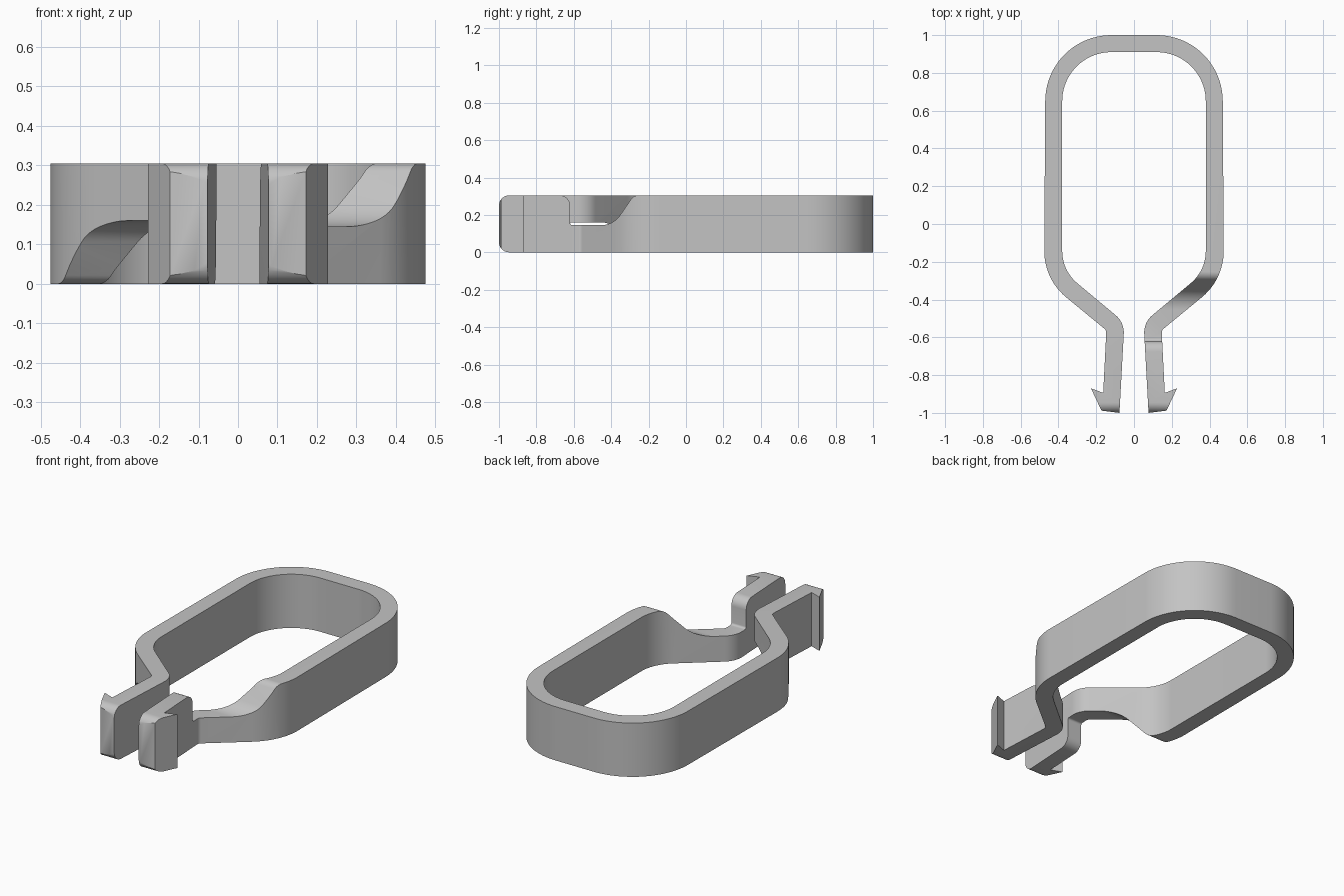
import bpy, bmesh
from math import sin, cos, radians
from mathutils import Vector, Matrix

if "Cube" in bpy.data.objects:
    bpy.data.objects.remove(bpy.data.objects["Cube"], do_unlink=True)

HEIGHT = 0.305


def arc(cx, cy, r, start, end, steps=12):
    """Points on an arc, angles in degrees."""
    angles = [radians(start + (end - start) * i / steps) for i in range(steps + 1)]
    return [(cx + r * cos(a), cy + r * sin(a)) for a in angles]


def prism(name, points, sweep):
    """Closed outline swept along a vector."""
    bm = bmesh.new()
    base = bm.faces.new([bm.verts.new(p) for p in points])
    top = bmesh.ops.extrude_face_region(bm, geom=[base])["geom"]
    bmesh.ops.translate(bm, vec=Vector(sweep),
                        verts=[v for v in top if isinstance(v, bmesh.types.BMVert)])
    bmesh.ops.recalc_face_normals(bm, faces=bm.faces)
    mesh = bpy.data.meshes.new(name)
    bm.to_mesh(mesh)
    bm.free()
    obj = bpy.data.objects.new(name, mesh)
    bpy.context.collection.objects.link(obj)
    return obj


# Plan of one arm: outer edge down to the barb, inner edge back up
outer = [(0, 1)] + arc(0.12, 0.65, 0.35, 90, 0, 20) + arc(0.158, -0.143, 0.317, 0, -50, 14)
outer += arc(0.174, -0.575, 0.027, 130, 183, 8)
barb = [(0.163, -0.894), (0.228, -0.87), (0.172, -0.988), (0.077, -1)]
inner = arc(0.174, -0.575, 0.12, 183, 130, 8) + arc(0.158, -0.143, 0.222, -50, 0, 14)
inner += arc(0.12, 0.65, 0.26, 0, 90, 20) + [(0, 0.91)]
clip = prism("spring_clip", [(x, y, -0.1) for x, y in outer + barb + inner],
             (0, 0, HEIGHT + 0.2))

# Side profile: rounded tip and a swooping notch in the upper half
R = 0.055
side = [(1.1, 0)] + arc(-1 + R, R, R, 270, 180, 8) + arc(-1 + R, HEIGHT - R, R, 180, 90, 8)
side += arc(-0.62 - R, HEIGHT - R, R, 90, 0, 8)
side += arc(-0.608, 0.157, 0.012, 180, 270, 4)
side += arc(-0.455, 0.27, 0.125, -90, -35, 12)
side += arc(-0.253, HEIGHT - 0.05, 0.05, 145, 90, 8)
side += [(1.1, HEIGHT)]
envelope = prism("side_envelope", [(-0.1, y, z) for y, z in side], (0.8, 0, 0))
envelope.hide_render = True

# Trim the arm to the side profile
trim = clip.modifiers.new("trim", "BOOLEAN")
trim.operation = "INTERSECT"
trim.solver = "EXACT"
trim.object = envelope
bpy.context.view_layer.update()
evaluated = clip.evaluated_get(bpy.context.evaluated_depsgraph_get())
bm = bmesh.new()
bm.from_mesh(evaluated.to_mesh())
evaluated.to_mesh_clear()
clip.modifiers.clear()
bpy.data.objects.remove(envelope, do_unlink=True)

# Second arm: the same arm turned half a turn about the long axis
seam = [f for f in bm.faces if all(abs(v.co.x) < 1e-4 for v in f.verts)]
bmesh.ops.delete(bm, geom=seam, context="FACES")
copy = bmesh.ops.duplicate(bm, geom=bm.verts[:] + bm.edges[:] + bm.faces[:])["geom"]
turn = (Matrix.Translation((0, 0, HEIGHT / 2)) @ Matrix.Rotation(radians(180), 4, "Y")
        @ Matrix.Translation((0, 0, -HEIGHT / 2)))
bmesh.ops.transform(bm, matrix=turn,
                    verts=[v for v in copy if isinstance(v, bmesh.types.BMVert)])
bmesh.ops.remove_doubles(bm, verts=bm.verts, dist=0.0002)
bmesh.ops.recalc_face_normals(bm, faces=bm.faces)
bm.to_mesh(clip.data)
bm.free()

# Plain grey finish
grey = bpy.data.materials.new("light_grey")
grey.use_nodes = True
colour = (0.55, 0.55, 0.55, 1)
grey.diffuse_color = colour
grey.node_tree.nodes["Principled BSDF"].inputs["Base Color"].default_value = colour
clip.data.materials.clear()
clip.data.materials.append(grey)

bpy.ops.object.select_all(action="DESELECT")
clip.select_set(True)
bpy.context.view_layer.objects.active = clip
bpy.ops.object.shade_smooth_by_angle(angle=radians(25))
